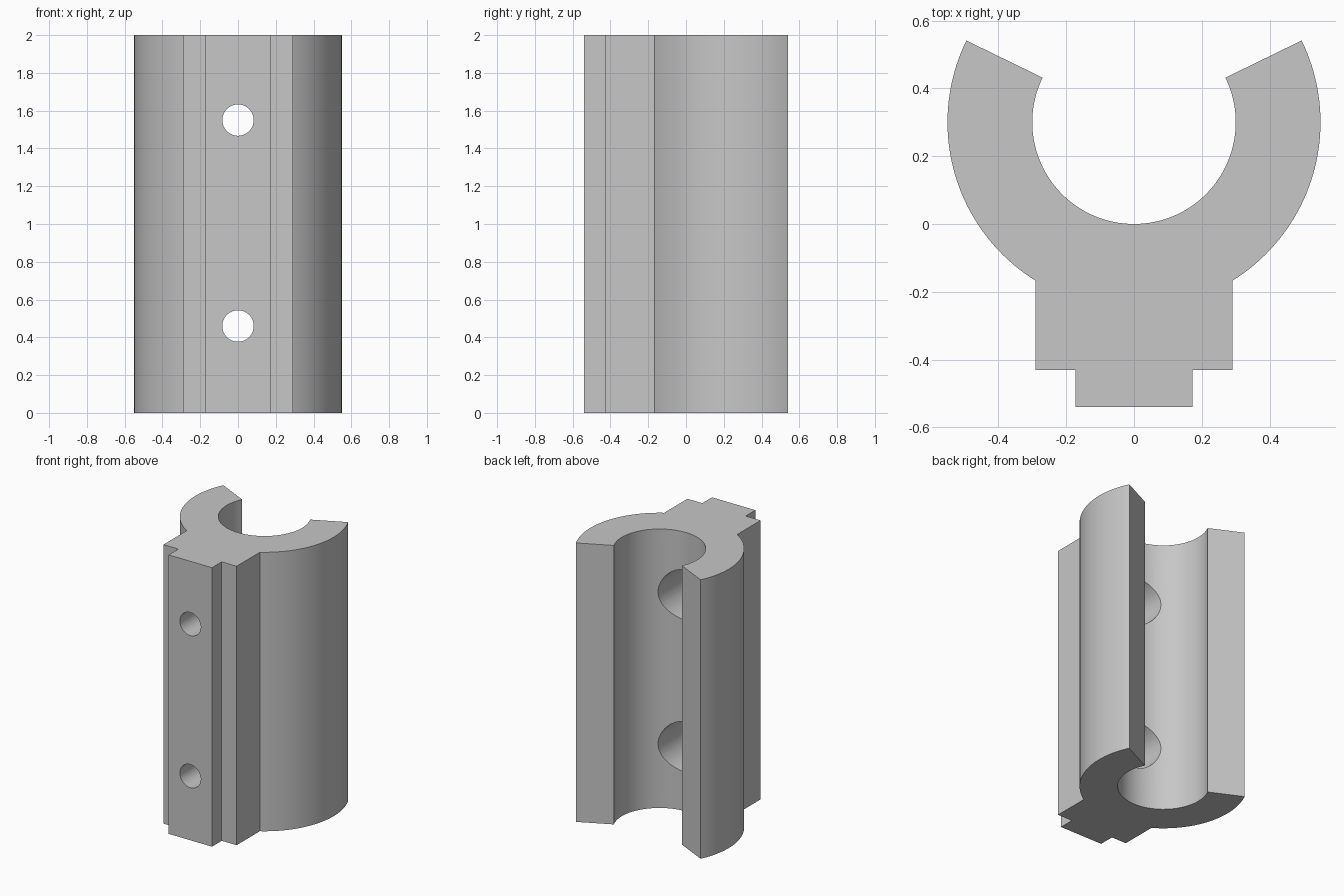
import bpy, bmesh, math
from mathutils import Matrix

cube = bpy.data.objects.get("Cube")
if cube:
    bpy.data.objects.remove(cube, do_unlink=True)

HEIGHT = 2.0
CENTRE_Y = 0.30
OUTER, INNER = 0.55, 0.30
NECK, TONGUE = 0.29, 0.172
OPEN = math.radians(26)
HOLE_HEIGHTS = (0.46, 1.55)

metal = bpy.data.materials.new("plain grey metal")
metal.use_nodes = True
grey = (0.57, 0.57, 0.57, 1)
metal.diffuse_color = grey
metal.node_tree.nodes["Principled BSDF"].inputs["Base Color"].default_value = grey


def make_object(name, bm):
    bmesh.ops.recalc_face_normals(bm, faces=bm.faces)
    mesh = bpy.data.meshes.new(name)
    bm.to_mesh(mesh)
    bm.free()
    mesh.materials.append(metal)
    obj = bpy.data.objects.new(name, mesh)
    bpy.context.collection.objects.link(obj)
    return obj


def arc(radius, start, end, steps):
    angles = [start + (end - start) * i / steps for i in range(steps + 1)]
    return [(radius * math.cos(a), CENTRE_Y + radius * math.sin(a)) for a in angles]


def drill(name, radius, y_front, y_back):
    """Pair of cylinders along y used as a cutter."""
    bm = bmesh.new()
    for z in HOLE_HEIGHTS:
        place = Matrix.Translation((0, (y_front + y_back) / 2, z)) @ Matrix.Rotation(math.pi / 2, 4, "X")
        bmesh.ops.create_cone(bm, cap_ends=True, segments=64, radius1=radius,
                              radius2=radius, depth=y_back - y_front, matrix=place)
    cutter = make_object(name, bm)
    cutter.hide_render = True
    return cutter


# Right half of the cross-section: inner arc, jaw end, outer arc, neck, tongue
neck_angle = -math.acos(NECK / OUTER)
half = arc(INNER, -math.pi / 2, OPEN, 40) + arc(OUTER, OPEN, neck_angle, 40)
half += [(NECK, -0.43), (TONGUE, -0.43), (TONGUE, -0.54)]
profile = half + [(-x, y) for x, y in reversed(half[1:])]

# Extruded shaft support
bm = bmesh.new()
base = bm.faces.new([bm.verts.new((x, y, 0)) for x, y in profile])
top = bmesh.ops.extrude_face_region(bm, geom=[base])["geom"]
bmesh.ops.translate(bm, vec=(0, 0, HEIGHT),
                    verts=[v for v in top if isinstance(v, bmesh.types.BMVert)])
support = make_object("shaft_support", bm)

# Bolt holes, with wide counterbores opening into the cradle
cutters = [drill("bolt_hole_cutter", 0.083, -0.7, 0.2),
           drill("counterbore_cutter", 0.18, -0.25, 0.2)]
bpy.ops.object.select_all(action="DESELECT")
support.select_set(True)
bpy.context.view_layer.objects.active = support
for cutter in cutters:
    mod = support.modifiers.new(cutter.name, "BOOLEAN")
    mod.operation = "DIFFERENCE"
    mod.solver = "EXACT"
    mod.object = cutter
    bpy.ops.object.modifier_apply(modifier=mod.name)
for cutter in cutters:
    bpy.data.objects.remove(cutter, do_unlink=True)

bpy.ops.object.shade_smooth_by_angle(angle=math.radians(20))
